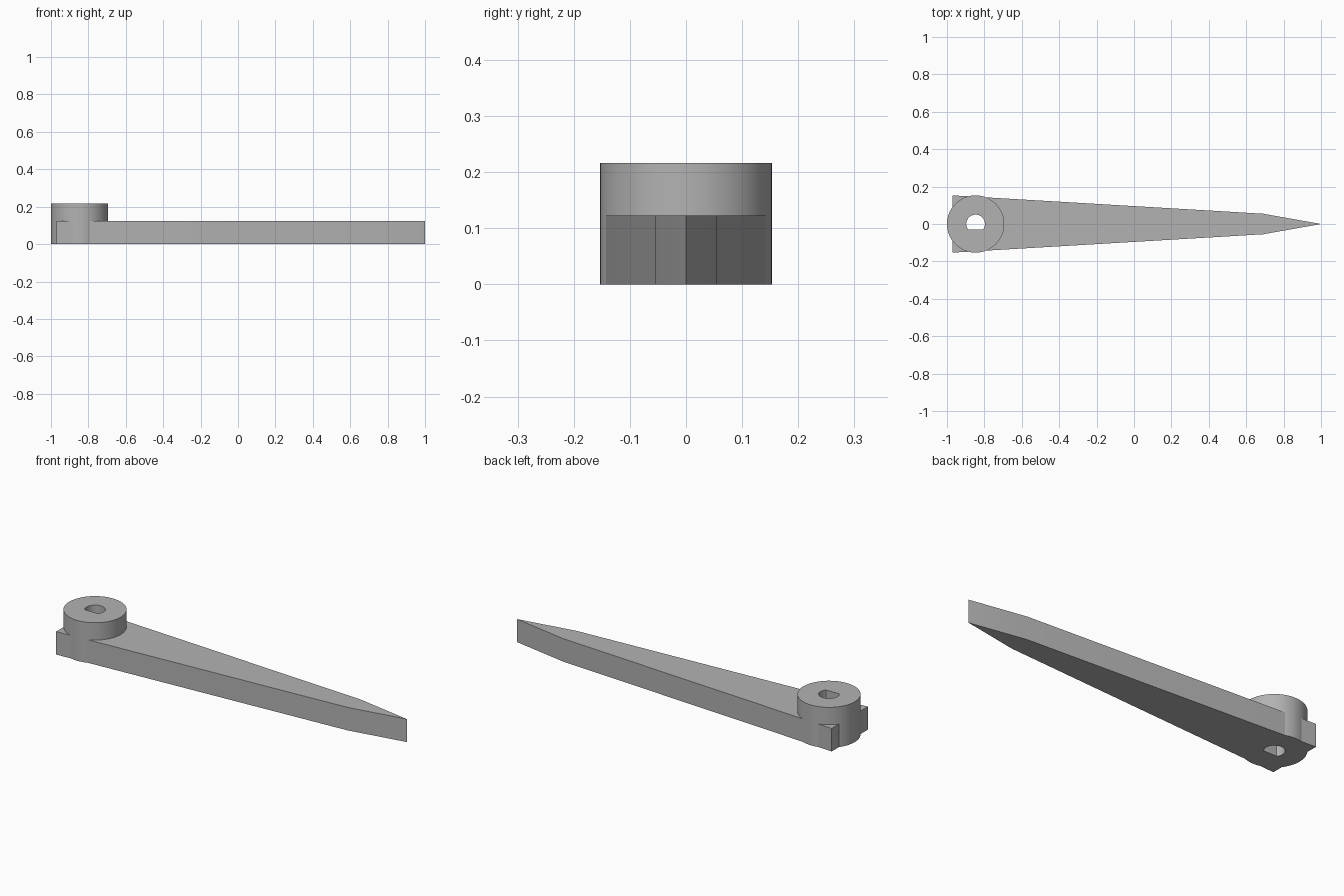
import bpy
import bmesh
from math import cos, sin, pi, asin, radians

cube = bpy.data.objects.get("Cube")
if cube:
    bpy.data.objects.remove(cube, do_unlink=True)

HUB_X, HUB_R, HUB_TOP = -0.847, 0.153, 0.216
ARM_TOP = 0.123
HOLE_R, HOLE_FLAT = 0.05, -0.03

grey = bpy.data.materials.new("plain grey")
grey.use_nodes = True
grey.diffuse_color = (0.45, 0.45, 0.45, 1)
grey.node_tree.nodes["Principled BSDF"].inputs["Base Color"].default_value = grey.diffuse_color


def prism(name, outline, z0, z1):
    """Extrude a counter-clockwise outline from z0 up to z1."""
    bm = bmesh.new()
    low = [bm.verts.new((x, y, z0)) for x, y in outline]
    high = [bm.verts.new((x, y, z1)) for x, y in outline]
    bm.faces.new(low[::-1])
    bm.faces.new(high)
    for i in range(len(low)):
        j = (i + 1) % len(low)
        bm.faces.new((low[i], low[j], high[j], high[i]))
    mesh = bpy.data.meshes.new(name)
    bm.to_mesh(mesh)
    bm.free()
    mesh.materials.append(grey)
    obj = bpy.data.objects.new(name, mesh)
    bpy.context.collection.objects.link(obj)
    return obj


def arc(radius, start, end, steps):
    angles = [start + (end - start) * i / steps for i in range(steps + 1)]
    return [(HUB_X + radius * cos(a), radius * sin(a)) for a in angles]


def combine(target, other, operation):
    """Apply a boolean and discard the helper solid."""
    mod = target.modifiers.new(operation.lower(), 'BOOLEAN')
    mod.operation = operation
    mod.solver = 'EXACT'
    mod.object = other
    bpy.context.view_layer.objects.active = target
    bpy.ops.object.modifier_apply(modifier=mod.name)
    bpy.data.objects.remove(other, do_unlink=True)


# Tapered arm with a pointed tip
side = [(-0.97, -0.153), (0.69, -0.055)]
pointer = prism("pointer_arm", side + [(1, 0)] + [(x, -y) for x, y in side[::-1]], 0, ARM_TOP)

# Round hub at the wide end
hub = prism("hub", arc(HUB_R, 0, 2 * pi, 96)[:-1], 0, HUB_TOP)
combine(pointer, hub, 'UNION')

# D-shaped shaft hole through the hub
flat = asin(HOLE_FLAT / HOLE_R)
hole = prism("shaft_hole", arc(HOLE_R, flat, pi - flat, 48), -0.1, HUB_TOP + 0.1)
hole.hide_render = True
combine(pointer, hole, 'DIFFERENCE')

# Smooth the round walls, keep the corners sharp
bpy.ops.object.select_all(action='DESELECT')
pointer.select_set(True)
bpy.context.view_layer.objects.active = pointer
bpy.ops.object.shade_smooth_by_angle(angle=radians(8))
